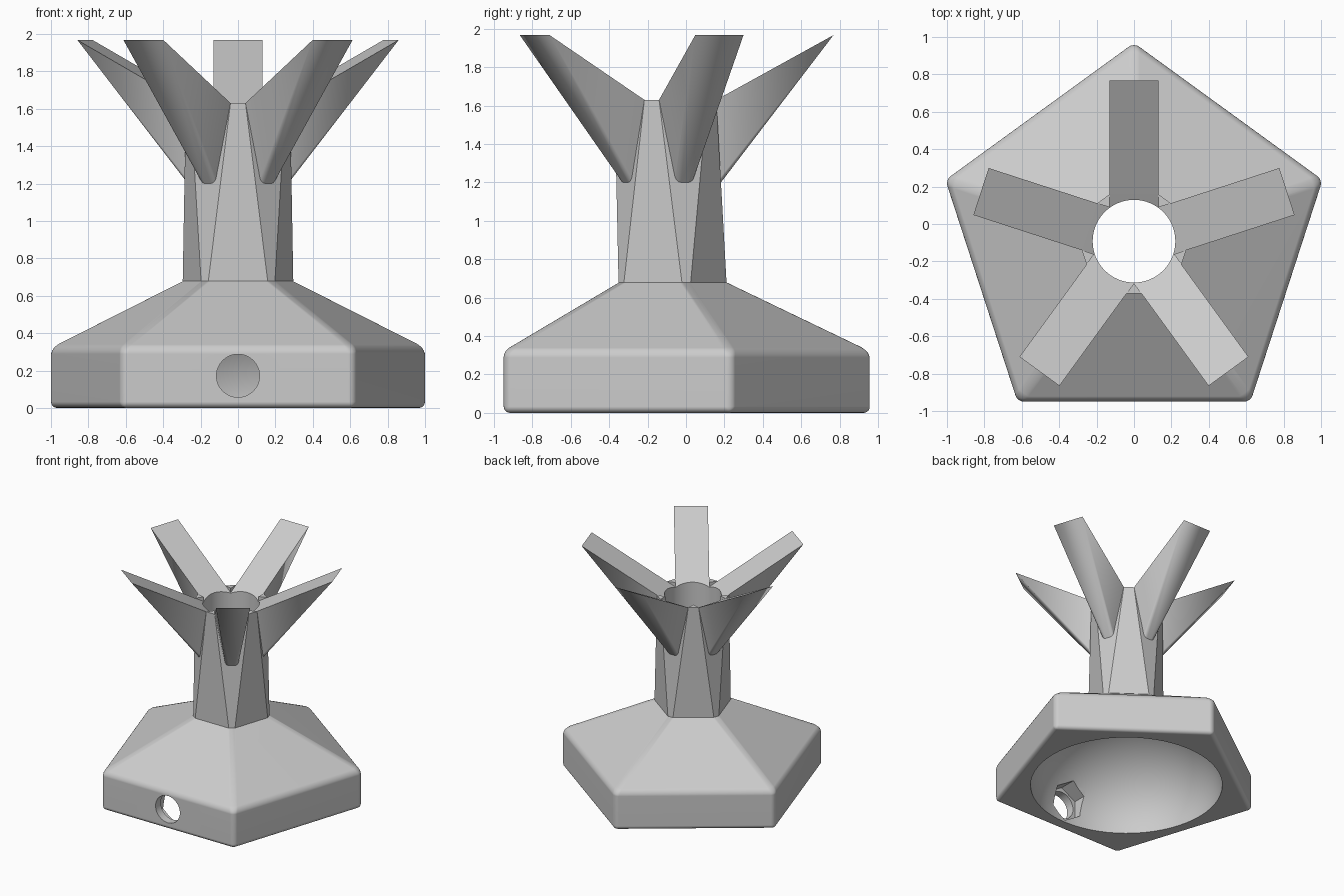
import bpy, bmesh
from math import sin, cos, pi, radians
from mathutils import Vector, Matrix

cube = bpy.data.objects.get("Cube")
if cube:
    bpy.data.objects.remove(cube, do_unlink=True)

CY = -0.092                      # pentagon axis lies behind the y origin
STEP = 2 * pi / 5
CORNERS = [pi / 2 + i * STEP for i in range(5)]
HALF = 0.132                     # half width of an arm

grey = bpy.data.materials.new("light_grey")
grey.use_nodes = True
grey.diffuse_color = (0.6, 0.6, 0.6, 1)
grey.node_tree.nodes["Principled BSDF"].inputs["Base Color"].default_value = (0.6, 0.6, 0.6, 1)


def polar(r, side, z, angle):
    """Point at radius r along angle, shifted sideways, at height z."""
    return Vector((r * cos(angle) - side * sin(angle),
                   r * sin(angle) + side * cos(angle) + CY, z))


def finish(name, bm):
    bmesh.ops.recalc_face_normals(bm, faces=bm.faces)
    mesh = bpy.data.meshes.new(name)
    bm.to_mesh(mesh)
    bm.free()
    mesh.materials.append(grey)
    obj = bpy.data.objects.new(name, mesh)
    bpy.context.collection.objects.link(obj)
    return obj


def activate(obj):
    bpy.ops.object.select_all(action='DESELECT')
    obj.select_set(True)
    bpy.context.view_layer.objects.active = obj


def cut(obj, cutters):
    activate(obj)
    for c in cutters:
        mod = obj.modifiers.new("cut", 'BOOLEAN')
        mod.operation = 'DIFFERENCE'
        mod.solver = 'EXACT'
        mod.object = c
        bpy.ops.object.modifier_apply(modifier=mod.name)


def smooth(obj, degrees):
    """Soft rounded edges while the large faces stay flat."""
    activate(obj)
    bpy.ops.object.shade_smooth_by_angle(angle=radians(degrees))
    mod = obj.modifiers.new("flat_faces", 'WEIGHTED_NORMAL')
    mod.keep_sharp = True


def rod(name, sides, radius, start, end):
    """Cylinder or prism cutter between two points."""
    start, end = Vector(start), Vector(end)
    axis = end - start
    bm = bmesh.new()
    bmesh.ops.create_cone(bm, cap_ends=True, segments=sides, radius1=radius,
                          radius2=radius, depth=axis.length)
    turn = axis.to_track_quat('Z', 'Y').to_matrix().to_4x4()
    bm.transform(Matrix.Translation((start + end) / 2) @ turn)
    return finish(name, bm)


# Pentagonal base with rounded edges and a tapered roof
bm = bmesh.new()
rings = [[bm.verts.new(polar(r, 0, z, a)) for a in CORNERS]
         for r, z in ((1.06, 0), (1.06, 0.322), (0.315, 0.68))]
for low, high in zip(rings, rings[1:]):
    for i in range(5):
        j = (i + 1) % 5
        bm.faces.new((low[i], low[j], high[j], high[i]))
bm.faces.new(rings[0])
bm.faces.new(rings[2])
rounded = [e for e in bm.edges if min(v.co.z for v in e.verts) < 0.5]
bmesh.ops.bevel(bm, geom=rounded, offset=0.033, segments=4, profile=0.5, affect='EDGES')
base = finish("base", bm)

# Column: nearly pentagonal foot, wide corner facets at the crown. The sloping
# arm tops run inward to the axis, leaving small raised wedges between them.
bm = bmesh.new()
foot = [[bm.verts.new(polar(0.303, s, 0.68, a)) for s in (-0.024, 0.024)] for a in CORNERS]
crown = [[bm.verts.new(polar(0.25, s, 1.63, a)) for s in (-HALF, HALF)] for a in CORNERS]
inner = HALF / sin(pi / 5)
peak = [bm.verts.new(polar(inner, 0, 1.63, a + STEP / 2)) for a in CORNERS]
valley = [bm.verts.new(polar(inner, 0, 1.592, a + STEP / 2)) for a in CORNERS]
dish = bm.verts.new((0, CY, 1.491))
bm.faces.new([v for pair in foot for v in pair])
for i in range(5):
    j = (i + 1) % 5
    a, b = crown[i]
    c = crown[j][0]
    bm.faces.new((*foot[i], b, a))
    bm.faces.new((foot[i][1], foot[j][0], c, b))
    bm.faces.new((b, c, peak[i]))
    bm.faces.new((b, peak[i], valley[i]))
    bm.faces.new((c, valley[i], peak[i]))
    bm.faces.new((a, b, valley[i], dish, valley[i - 1]))
column = finish("column", bm)

# Cutters: vertical bore, domed cavity, front port and its hexagonal pocket
bore = rod("bore_cutter", 64, 0.221, (0, CY, 0.3), (0, CY, 2.2))
port = rod("port_cutter", 48, 0.115, (0, -1.2, 0.172), (0, -0.5, 0.172))
pocket = rod("pocket_cutter", 6, 0.155, (0, -0.88, 0.172), (0, -0.5, 0.172))
bm = bmesh.new()
bmesh.ops.create_uvsphere(bm, u_segments=64, v_segments=32, radius=1)
bm.transform(Matrix.Translation((0, CY, 0)) @ Matrix.Diagonal((0.75, 0.75, 0.64, 1)))
cavity = finish("cavity_cutter", bm)

cutters = [cavity, bore, port, pocket]
cut(base, cutters)
cut(column, [bore])
for c in cutters:
    bpy.data.objects.remove(c, do_unlink=True)
smooth(base, 28)
smooth(column, 15)

# Five flaring arms: wide sharp tip, narrowing to a rounded root on the column
for n, angle in enumerate(CORNERS):
    bm = bmesh.new()
    for s in (-1, 1):
        bm.verts.new(polar(0.86, HALF * s, 1.967, angle))
        bm.verts.new(polar(0.25, HALF * s, 1.63, angle))
        for k in range(5):
            t = k * pi / 8
            z = 1.245 - 0.045 * cos(t)
            r = 0.303 - 0.053 * (z - 0.68) / 0.95
            bm.verts.new(polar(r, (0.02 + 0.035 * sin(t)) * s, z, angle))
    bmesh.ops.convex_hull(bm, input=bm.verts)
    arm = finish("arm_%d" % (n + 1), bm)
    smooth(arm, 25)
